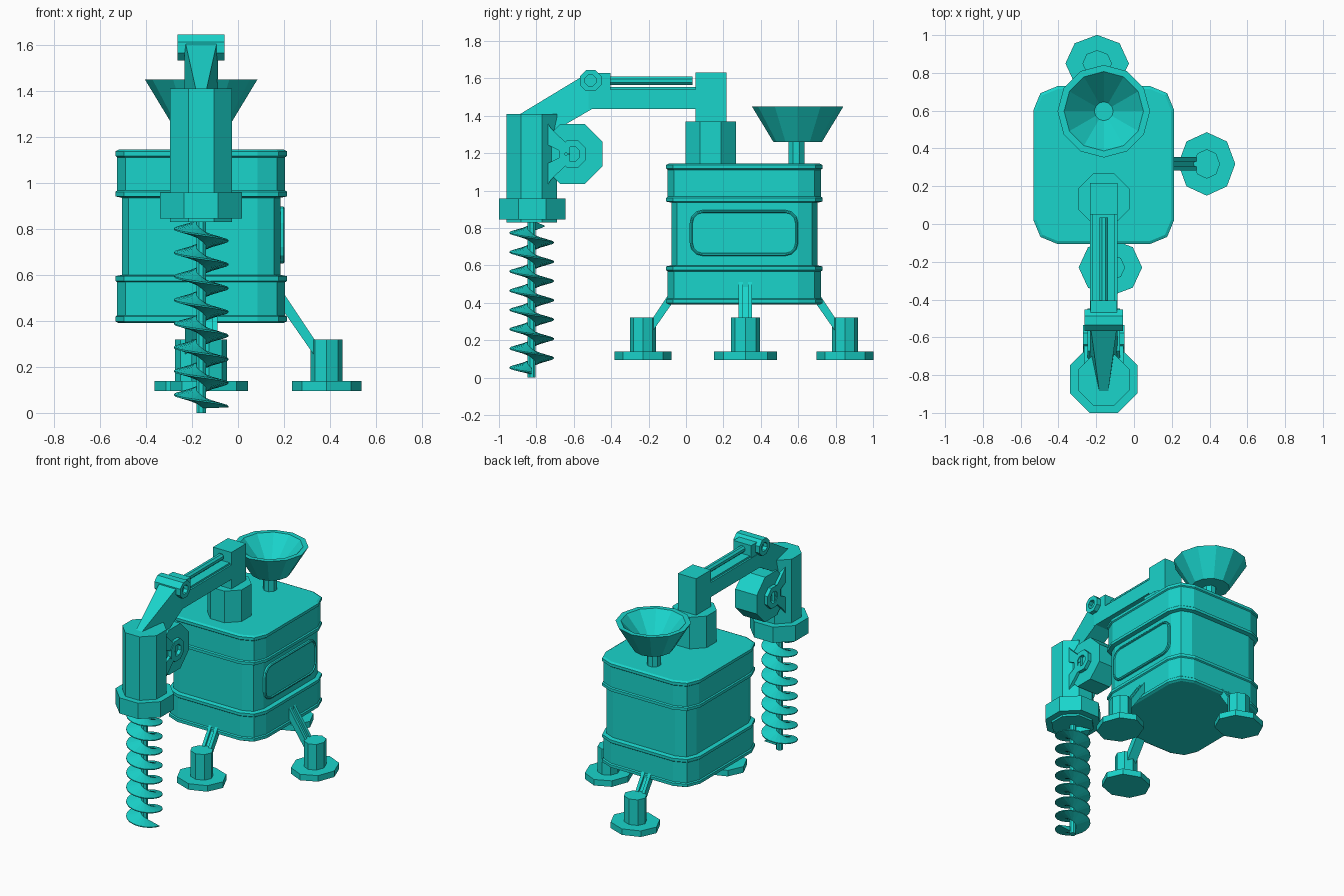
import bpy, bmesh
from math import sin, cos, pi

if "Cube" in bpy.data.objects:
    bpy.data.objects.remove(bpy.data.objects["Cube"])

teal = bpy.data.materials.new("teal")
teal.diffuse_color = (0.01, 0.66, 0.60, 1)
teal.use_nodes = True
teal.node_tree.nodes["Principled BSDF"].inputs["Base Color"].default_value = teal.diffuse_color
CX = -0.16          # centre line of body, arm and drill
FLAT = pi / 8       # turns an octagon so that flats face the axes


def loft(name, rings, loc=(0, 0, 0), rot=0):
    """Skin closed rings of points in order and cap both ends."""
    bm = bmesh.new()
    vs = [[bm.verts.new(p) for p in ring] for ring in rings]
    n = len(rings[0])
    for a, b in zip(vs, vs[1:]):
        for i in range(n):
            j = (i + 1) % n
            bm.faces.new((a[i], a[j], b[j], b[i]))
    bm.faces.new(vs[0][::-1])
    bm.faces.new(vs[-1])
    bmesh.ops.recalc_face_normals(bm, faces=bm.faces)
    me = bpy.data.meshes.new(name)
    bm.to_mesh(me)
    bm.free()
    me.materials.append(teal)
    ob = bpy.data.objects.new(name, me)
    ob.location = loc
    ob.rotation_euler.z = rot
    bpy.context.collection.objects.link(ob)
    return ob


def lathe(name, profile, n, c, axis='z', turn=FLAT, sc=(1, 1), **kw):
    """Sweep (radius, height) points around an axis through c."""
    rings = []
    for r, h in profile:
        ring = []
        for i in range(n):
            t = turn + 2 * pi * i / n
            u, v = r * cos(t) * sc[0], r * sin(t) * sc[1]
            p = {'z': (u, v, h), 'x': (h, u, v), 'y': (u, h, v)}[axis]
            ring.append(tuple(a + b for a, b in zip(p, c)))
        rings.append(ring)
    return loft(name, rings, **kw)


def oct_r(apothem):
    return apothem / cos(FLAT)


def plate(name, pts, x0, x1, axis='x', **kw):
    """Extrude a side profile: (y,z) along x, or (x,z) along y."""
    if axis == 'x':
        return loft(name, [[(x, a, b) for a, b in pts] for x in (x0, x1)], **kw)
    return loft(name, [[(a, y, b) for a, b in pts] for y in (x0, x1)], **kw)


def box(name, x, y, z):
    return plate(name, [(y[0], z[0]), (y[1], z[0]), (y[1], z[1]), (y[0], z[1])], *x)


def round_rect(hx, hy, r, seg):
    pts = []
    for q, (sx, sy) in enumerate([(1, 1), (-1, 1), (-1, -1), (1, -1)]):
        for k in range(seg + 1):
            t = pi / 2 * (q + k / seg)
            pts.append((sx * (hx - r) + r * cos(t), sy * (hy - r) + r * sin(t)))
    return pts


# tank body: rounded box with a lipped band at the bottom and the top
half = [(.39, .012), (.398, .028), (.418, .028), (.424, .02), (.568, .02),
        (.574, .028), (.594, .028), (.60, 0)]
prof = half + [(1.535 - z, o) for z, o in reversed(half)]
loft("tank_body", [[(x + CX, y + .312, z) for x, y in
                    round_rect(.345 + o, .39 + o, .10 + o, 2)] for z, o in prof])

# framed side panel
loft("side_panel", [[(x, a + .31, b + .773) for a, b in round_rect(.29 - i, .123 - i, .07 - i, 3)]
                    for x, i in [(.17, 0), (.198, 0), (.203, .006), (.203, .012), (.195, .015)]])

# three legs: foot pad, post and a twin-rail strut
strut = [(-.05, .315), (-.21, .555), (-.21, .475), (-.05, .245)]
inner = [(-.05, .29), (-.21, .53), (-.21, .475), (-.05, .245)]
for side, pos, ang in [("right", (.385, .318, 0), 0), ("back", (-.195, .85, 0), pi / 2),
                       ("front", (-.125, -.23, 0), -pi / 2)]:
    kw = dict(loc=pos, rot=ang)
    lathe(side + "_foot_pad", [(.168, .095), (.168, .138)], 8, (0, 0, 0), turn=0, sc=(.9, 1), **kw)
    lathe(side + "_leg_post", [(.078, .13), (.078, .32)], 8, (0, 0, 0), turn=0, sc=(.9, 1), **kw)
    for s, y in (("a", -.036), ("b", .014)):
        plate(side + "_strut_rail_" + s, strut, y, y + .022, 'y', **kw)
    plate(side + "_strut_web", inner, -.015, .015, 'y', **kw)

# funnel and its pipe
lathe("funnel", [(.13, 1.26), (.245, 1.45), (.21, 1.45), (.05, 1.28)], 12, (CX, .597, 0), turn=0)
lathe("funnel_pipe", [(.046, 1.13), (.046, 1.27)], 8, (CX, .59, 0))

# turret and arm
lathe("turret", [(oct_r(.135), 1.13), (oct_r(.135), 1.37)], 8, (CX, .132, 0))
box("arm_post", (CX - .072, CX + .072), (.05, .217), (1.36, 1.63))
box("arm_beam", (CX - .072, CX + .072), (-.52, .06), (1.437, 1.54))
box("arm_top_plate", (CX - .06, CX + .06), (-.41, .06), (1.53, 1.553))
box("piston_mount", (CX - .07, CX + .07), (-.52, -.405), (1.50, 1.628))
lathe("piston", [(.024, -.42), (.024, .035)], 8, (CX, 0, 1.587), 'y')
w, n = .072, .024
loft("elbow", [[(CX - a, -.5, 1.437), (CX + a, -.5, 1.437), (CX + a, -.53, 1.625), (CX - a, -.53, 1.625)]
               if k == 0 else
               [(CX - a, -.72, 1.31), (CX + a, -.72, 1.31), (CX + n, -.885, 1.41), (CX - n, -.885, 1.41)]
               for k, a in ((0, w), (1, w))])


def hub(name, y, z, r, hole, hw):
    """Cross axle along x with a round recess in each end."""
    lathe(name, [(hole, -hw + .03), (hole, -hw), (r, -hw), (r, hw), (hole, hw), (hole, hw - .03)],
          8, (CX, y, z), 'x')


hub("elbow_pivot", -.51, 1.588, oct_r(.057), .032, .102)

# drill head
DY = -.825
lathe("drill_housing", [(oct_r(.135), .83), (oct_r(.135), 1.41)], 8, (CX, DY, 0))
lathe("drill_collar", [(oct_r(.178), .845), (oct_r(.178), .957)], 8, (CX, -.822, 0))

# motor wheel behind the drill housing, with prongs holding its hub
lathe("motor_wheel", [(oct_r(.16), -.085), (oct_r(.16), .085)], 8, (CX, -.607, 1.195), 'x')
hub("motor_hub", -.607, 1.195, oct_r(.073), .042, .11)
for side, x in (("left", CX - .105), ("right", CX + .08)):
    for nm, s in (("upper", 1), ("lower", -1)):
        pts = [(-.74, .165), (-.72, .135), (-.62, .04), (-.62, 0), (-.66, .01), (-.74, .05)]
        plate(f"{side}_{nm}_prong", [(y, 1.195 + s * z) for y, z in pts], x, x + .025)

# auger: shaft plus a spiral blade thinning toward its rim
lathe("auger_shaft", [(.023, 0), (.023, .85)], 8, (CX, DY, 0))
blade, rings = [(.02, .026), (.118, .003), (.118, -.003), (.02, -.026)], []
turns, seg, pitch = 7.6, 20, .103
for i in range(int(turns * seg) + 1):
    t = 2 * pi * i / seg
    rings.append([(CX + r * cos(-t), DY + r * sin(-t), max(.02, .027 + pitch * i / seg + dz))
                  for r, dz in blade])
loft("auger_blade", rings)
